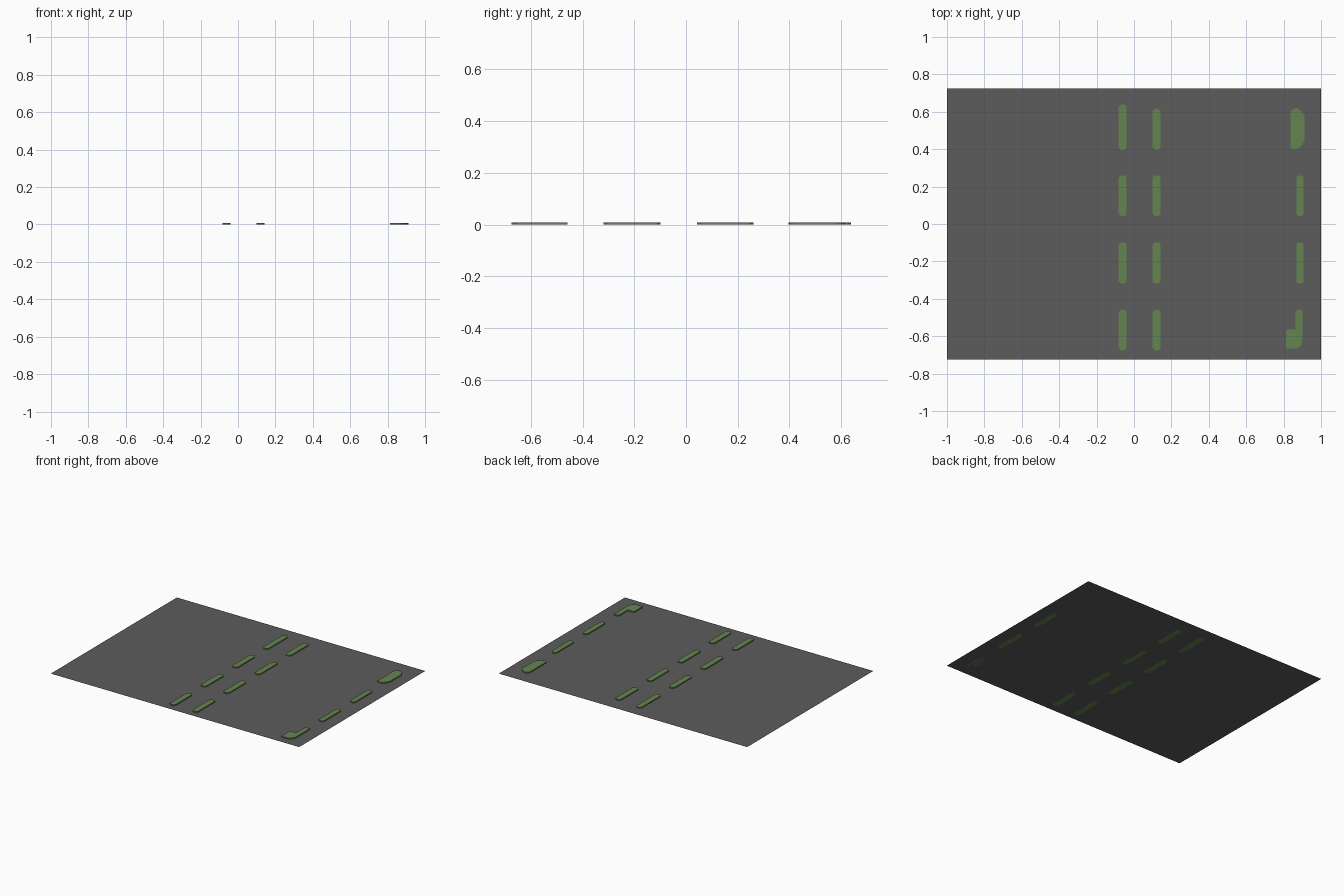
import bpy, bmesh

if "Cube" in bpy.data.objects:
    bpy.data.objects.remove(bpy.data.objects["Cube"])


def material(name, color):
    m = bpy.data.materials.new(name)
    m.diffuse_color = (*color, 1)
    m.use_nodes = True
    m.node_tree.nodes["Principled BSDF"].inputs["Base Color"].default_value = m.diffuse_color
    return m


ASPHALT = material("asphalt grey", (0.107, 0.107, 0.107))
GRASS = material("grass green", (0.127, 0.235, 0.078))
TOP = 0.008
GROUND = 0.0004


def prism(name, points, z0, z1, mat):
    """Extrude a flat outline from z0 to z1 (or leave it flat)."""
    bm = bmesh.new()
    face = bm.faces.new([bm.verts.new((x, y, z0)) for x, y in points])
    if z1 > z0:
        ext = bmesh.ops.extrude_face_region(bm, geom=[face], use_keep_orig=True)
        verts = [v for v in ext["geom"] if isinstance(v, bmesh.types.BMVert)]
        bmesh.ops.translate(bm, verts=verts, vec=(0, 0, z1 - z0))
        bmesh.ops.recalc_face_normals(bm, faces=bm.faces[:])
    mesh = bpy.data.meshes.new(name)
    bm.to_mesh(mesh)
    bm.free()
    mesh.materials.append(mat)
    obj = bpy.data.objects.new(name, mesh)
    bpy.context.collection.objects.link(obj)
    return obj


def strip(x0, x1, y0, y1, c=0.012):
    """Outline of a narrow strip with clipped corners."""
    return [(x0 + c, y0), (x1 - c, y0), (x1, y0 + c), (x1, y1 - c),
            (x1 - c, y1), (x0 + c, y1), (x0, y1 - c), (x0, y0 + c)]


# Paved lot
prism("pavement", [(-1, -0.725), (1, -0.725), (1, 0.725), (-1, 0.725)],
      GROUND, GROUND, ASPHALT)

# Rows of narrow planted islands
rows = [(-0.675, -0.459), (-0.319, -0.098), (0.042, 0.26), (0.396, 0.617)]
for col, (x0, x1) in enumerate([(-0.082, -0.039), (0.1, 0.143), (0.868, 0.907)]):
    for row, (y0, y1) in enumerate(rows):
        if col == 2 and row in (0, 3):
            continue  # the end islands of the right column differ
        if col == 0 and row == 3:
            y1 = 0.638
        prism(f"island_{col}_{row}", strip(x0, x1, y0, y1), 0, TOP, GRASS)

# Wide rounded island at the back right
prism("rounded_island",
      [(0.838, 0.41), (0.848, 0.398), (0.875, 0.402), (0.898, 0.42),
       (0.912, 0.45), (0.912, 0.578), (0.898, 0.602), (0.875, 0.617),
       (0.852, 0.617), (0.838, 0.6)], GROUND, TOP, GRASS)

# L-shaped island at the front right
prism("corner_island",
      [(0.814, -0.665), (0.872, -0.665), (0.89, -0.652), (0.902, -0.625),
       (0.902, -0.459), (0.875, -0.459), (0.864, -0.47), (0.864, -0.565),
       (0.814, -0.565)], GROUND, TOP, GRASS)
